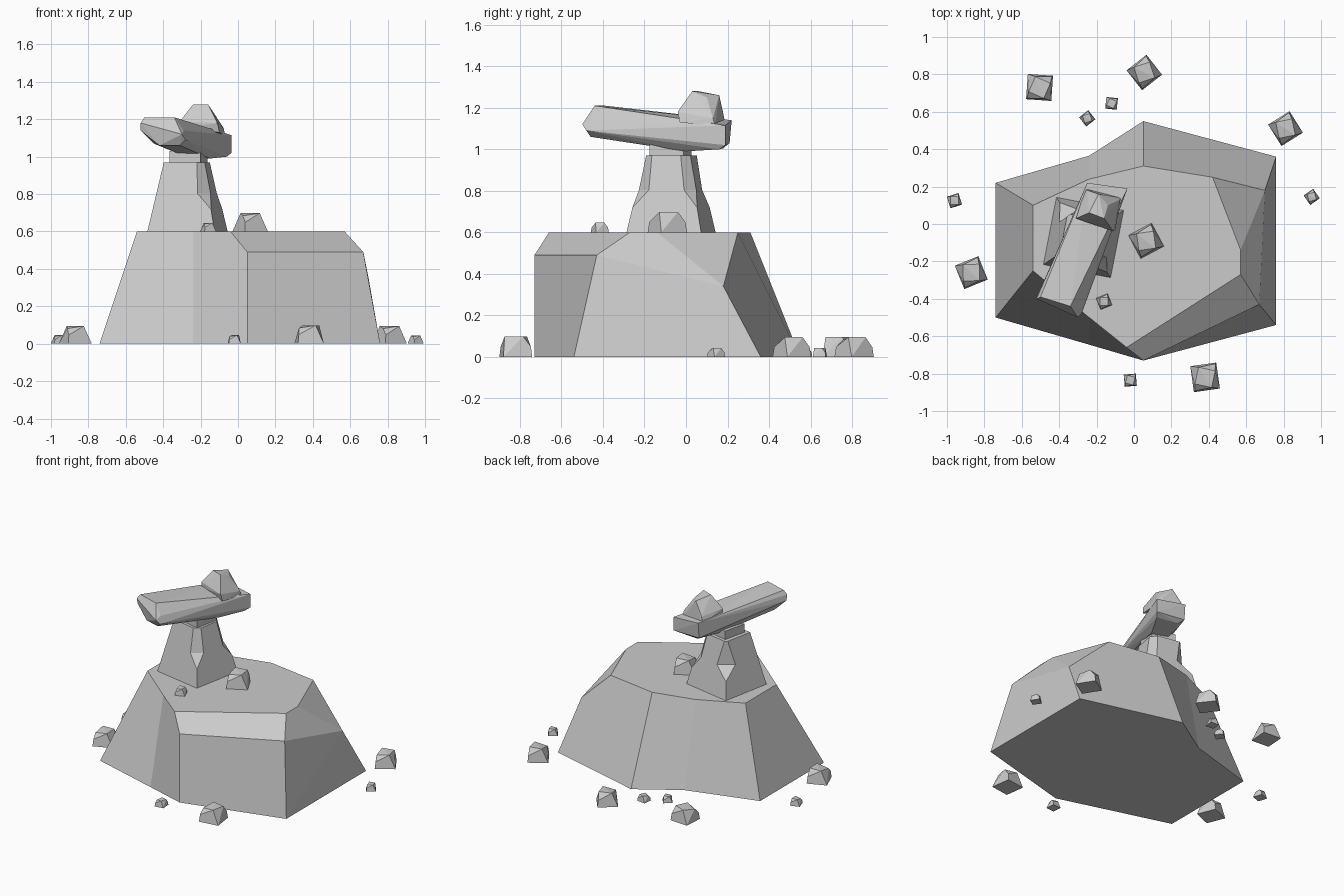
import bpy, bmesh, math
from mathutils import Vector, Matrix

if "Cube" in bpy.data.objects:
    bpy.data.objects.remove(bpy.data.objects["Cube"])


def finish(name, bm):
    bmesh.ops.recalc_face_normals(bm, faces=bm.faces)
    me = bpy.data.meshes.new(name)
    bm.to_mesh(me)
    bm.free()
    ob = bpy.data.objects.new(name, me)
    bpy.context.collection.objects.link(ob)
    return ob


def from_faces(name, pts, faces):
    bm = bmesh.new()
    vs = [bm.verts.new(p) for p in pts]
    for f in faces:
        bm.faces.new([vs[i] for i in f])
    return finish(name, bm)


def hull(name, pts):
    bm = bmesh.new()
    for p in pts:
        bm.verts.new(p)
    bmesh.ops.convex_hull(bm, input=bm.verts)
    bmesh.ops.delete(bm, geom=[v for v in bm.verts if not v.link_faces], context='VERTS')
    bmesh.ops.dissolve_limit(bm, angle_limit=math.radians(3), verts=bm.verts, edges=bm.edges)
    return finish(name, bm)


# Large base rock: ground outline, flat top outline, three chipped corners
ground = [(-.74, .22), (-.74, -.5), (-.24, -.645), (.05, -.73),
          (.76, -.54), (.76, .36), (.05, .55), (-.24, .365)]
top = [(-.54, .10), (-.54, -.25), (-.24, -.50), (-.04, -.66), (.57, -.27),
       (.57, -.14), (.42, .25), (.05, .31), (-.24, .24)]
chips = [(.05, -.73, .49), (.67, -.43, .49), (.70, .18, .34)]
from_faces("base_rock",
           [(x, y, 0) for x, y in ground] + [(x, y, .6) for x, y in top] + chips,
           [range(7, -1, -1), range(8, 17),
            (0, 1, 9, 8), (1, 2, 10, 9), (2, 3, 17, 11, 10), (3, 4, 18, 17),
            (17, 18, 12, 11), (4, 5, 19), (4, 19, 18), (18, 19, 13, 12),
            (19, 14, 13), (5, 6, 15, 14, 19), (6, 7, 16, 15), (7, 0, 8, 16)])

# Tapered pillar with chipped corner edges: (top chip width, middle chip width)
rot = Matrix.Rotation(math.radians(-11), 3, 'Z')
signs = [(-1, -1), (1, -1), (1, 1), (-1, 1)]
corner_chip = [None, (.035, .06), (.04, .05), (.015, .085)]


def pillar_point(i, t, toward=None, dist=0):
    """Point on corner edge i at height fraction t, shifted toward a neighbour."""
    h = .183 * (1 - t) + .108 * t
    p = Vector((signs[i][0] * h, signs[i][1] * h, 0))
    if toward is not None:
        q = Vector((signs[toward][0] * h, signs[toward][1] * h, 0))
        p += (q - p).normalized() * dist
    return rot @ p + Vector((-.27, -.072, .6 + .37 * t))


pts, corners, faces = [], [], []


def add(*args):
    pts.append(pillar_point(*args))
    return len(pts) - 1


for i, chip in enumerate(corner_chip):
    a, b = (i - 1) % 4, (i + 1) % 4
    c = {'base': add(i, 0)}
    if chip:
        c['tip'] = add(i, .32)
        c['prev'] = [add(i, .55, a, chip[1]), add(i, 1, a, chip[0])]
        c['next'] = [add(i, .55, b, chip[1]), add(i, 1, b, chip[0])]
        faces.append((c['tip'], c['next'][0], c['prev'][0]))
        faces.append((c['prev'][0], c['next'][0], c['next'][1], c['prev'][1]))
    else:
        c['prev'] = c['next'] = [add(i, 1)]
    corners.append(c)
for i, c in enumerate(corners):
    d = corners[(i + 1) % 4]
    left = ([c['tip']] if 'tip' in c else []) + c['next']
    right = ([d['tip']] if 'tip' in d else []) + d['prev']
    faces.append([c['base'], d['base']] + right + left[::-1])
faces.append([c['base'] for c in corners][::-1])
lid = []
for c in corners:
    for k in (c['prev'][-1], c['next'][-1]):
        if k not in lid:
            lid.append(k)
faces.append(lid)
from_faces("pillar", pts, faces)

# Neck stone between pillar and slab
rot = Matrix.Rotation(math.radians(-13), 3, 'Z')
hull("neck_stone", [rot @ Vector((sx * .085, sy * .085, z)) + Vector((-.265, -.075, 0))
                    for sx, sy in signs for z in (.955, 1.03)])

# Long balanced slab, raised at the front
hull("balanced_slab", [
    (-.50, -.39, 1.21), (-.34, -.44, 1.21), (-.29, -.46, 1.14),
    (-.52, -.40, 1.18), (-.52, -.39, 1.14), (-.30, -.50, 1.12), (-.28, -.48, 1.09),
    (-.42, -.43, 1.06), (-.45, -.36, 1.07), (-.31, -.46, 1.06),
    (-.25, .22, 1.14), (-.035, .19, 1.115), (-.25, .21, 1.03), (-.035, .19, 1.02),
    (-.06, .16, 1.0), (-.22, .18, 1.005), (-.15, 0, .99), (-.28, 0, 1.0)])

# Cap stone resting on the slab
hull("cap_stone", [
    (-.26, .19, 1.12), (-.07, .14, 1.11), (-.10, -.03, 1.13), (-.31, .03, 1.15),
    (-.25, .18, 1.17), (-.075, .13, 1.15), (-.11, -.04, 1.18), (-.31, .03, 1.19),
    (-.24, .06, 1.28), (-.16, .03, 1.28), (-.14, .10, 1.25), (-.19, .16, 1.26)])

# Scattered pebbles: x, y, z, size, turn in degrees
pebbles = [
    (-.505, .73, 0, .135, -4), (.055, .81, 0, .135, 38), (.81, .51, 0, .135, 32),
    (-.87, -.26, 0, .135, 22), (.38, -.82, 0, .14, 8),
    (-.12, .645, 0, .062, -6), (-.25, .565, 0, .062, 38), (-.96, .125, 0, .065, 18),
    (.95, .145, 0, .062, 35), (-.02, -.835, 0, .065, 5),
    (.065, -.09, .6, .14, 28), (-.16, -.415, .6, .066, 22)]
for n, (x, y, z, s, a) in enumerate(pebbles):
    m = Matrix.Translation((x, y, z)) @ Matrix.Rotation(math.radians(a), 4, 'Z')
    p = [m @ Vector((sx * s / 2, sy * s / 2, 0)) for sx, sy in signs]
    p += [m @ Vector((sx * s * .46, sy * s * .46, s * .35)) for sx, sy in signs[::2]]
    for k in range(4):
        t = math.radians(25 + 90 * k)
        p.append(m @ Vector((math.cos(t) * s * .46, math.sin(t) * s * .46,
                             s * (.6 if k == 2 else .7))))
    hull(f"pebble_{n + 1}", p)
